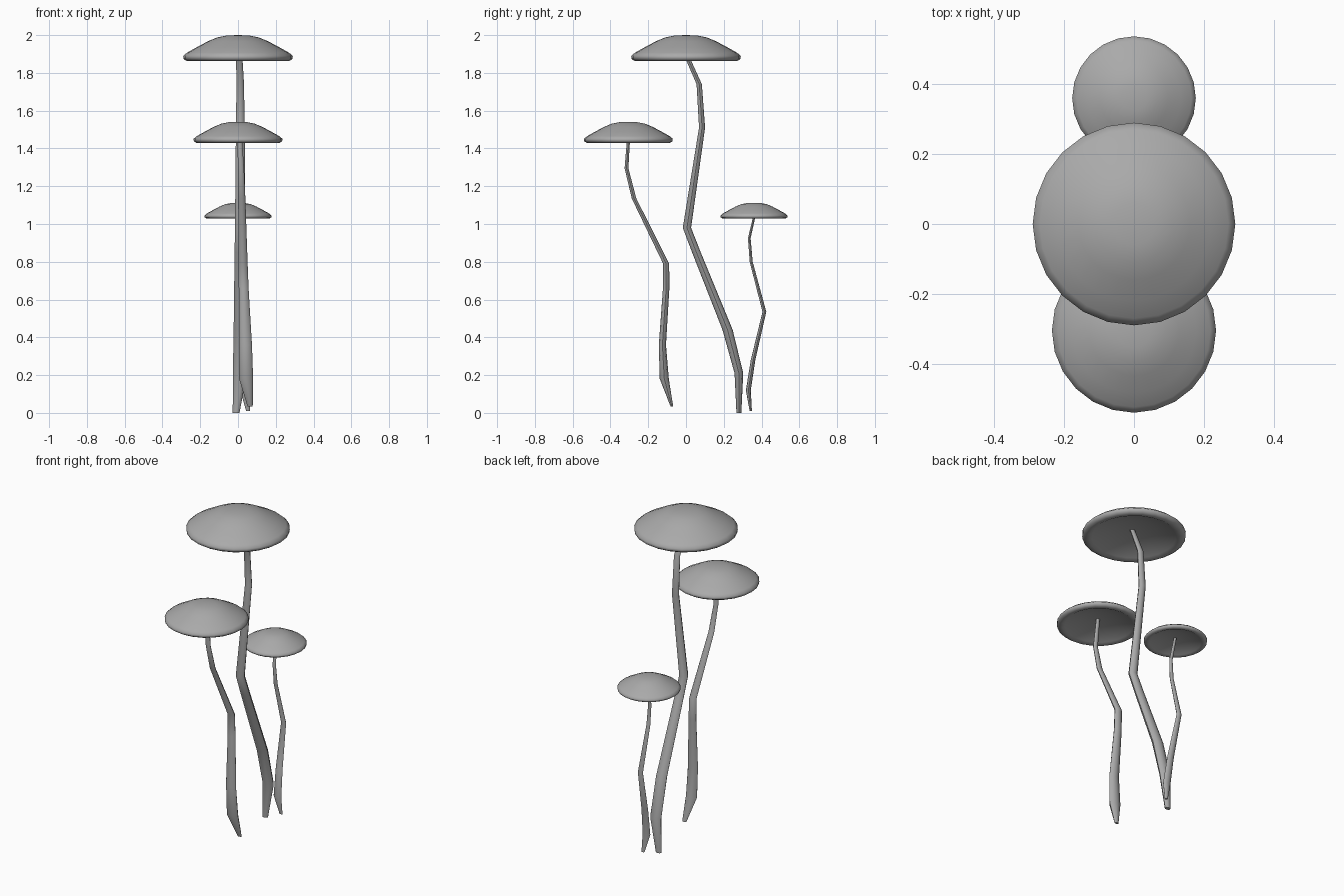
import bpy
import bmesh
from math import cos, sin, pi, radians

cube = bpy.data.objects.get("Cube")
if cube:
    bpy.data.objects.remove(cube, do_unlink=True)

# Single flat colour
grey = bpy.data.materials.new("mushroom grey")
grey.use_nodes = True
colour = (0.4, 0.4, 0.4, 1)
grey.diffuse_color = colour
for node in grey.node_tree.nodes:
    if node.type == "BSDF_PRINCIPLED":
        node.inputs["Base Color"].default_value = colour


def finish(bm, name, location=(0, 0, 0), angle=55):
    """Turn a bmesh into a smooth shaded object."""
    bmesh.ops.recalc_face_normals(bm, faces=bm.faces)
    mesh = bpy.data.meshes.new(name)
    bm.to_mesh(mesh)
    bm.free()
    mesh.materials.append(grey)
    obj = bpy.data.objects.new(name, mesh)
    obj.location = location
    bpy.context.collection.objects.link(obj)
    bpy.ops.object.select_all(action="DESELECT")
    obj.select_set(True)
    bpy.context.view_layer.objects.active = obj
    bpy.ops.object.shade_smooth_by_angle(angle=radians(angle))
    return obj


def ring(bm, centre, half_x, half_y, sides):
    x, y, z = centre
    turns = [2 * pi * i / sides for i in range(sides)]
    return [bm.verts.new((x + half_x * cos(t), y + half_y * sin(t), z)) for t in turns]


def bridge(bm, lower, upper):
    count = len(lower)
    for i in range(count):
        j = (i + 1) % count
        bm.faces.new((lower[i], lower[j], upper[j], upper[i]))


def loft(bm, rings):
    for lower, upper in zip(rings, rings[1:]):
        bridge(bm, lower, upper)


# Cap outline from the crown, around the rim, to the hollow underside
CROWN, HOLLOW = 0.14, 0.055
CAP_PROFILE = [
    (0.06, 0.138), (0.11, 0.128), (0.16, 0.107), (0.22, 0.075), (0.27, 0.047),
    (0.29, 0.03), (0.289, 0.014), (0.272, 0.003), (0.25, 0.002), (0.235, 0.01),
    (0.13, 0.04),
]


def make_cap(name, y, base, scale):
    bm = bmesh.new()
    sides = 24
    rings = [ring(bm, (0, 0, z * scale), r * scale, r * scale, sides) for r, z in CAP_PROFILE]
    loft(bm, rings)
    for edge, height in ((rings[0], CROWN), (rings[-1], HOLLOW)):
        tip = bm.verts.new((0, 0, height * scale))
        for i in range(sides):
            bm.faces.new((edge[i], edge[(i + 1) % sides], tip))
    finish(bm, name, (0, y, base), 70)


def make_stem(name, stations):
    """Loft elliptical sections given as x, y, z, half width, half depth."""
    bm = bmesh.new()
    rings = [ring(bm, (x, y, z), hx, hy, 8) for x, y, z, hx, hy in stations]
    loft(bm, rings)
    bm.faces.new(rings[0])
    bm.faces.new(rings[-1])
    finish(bm, name)


# Tall middle mushroom
make_cap("tall_cap", 0, 1.86, 1)
make_stem("tall_stem", [
    (-0.01, 0.28, 0, 0.018, 0.013),
    (0.01, 0.28, 0.21, 0.037, 0.023),
    (0.012, 0.22, 0.44, 0.035, 0.027),
    (0.012, 0.055, 0.85, 0.03, 0.023),
    (0.012, 0.005, 0.98, 0.028, 0.022),
    (0.012, 0.085, 1.51, 0.023, 0.016),
    (0.012, 0.07, 1.74, 0.02, 0.014),
    (0.005, -0.01, 1.92, 0.016, 0.012),
])

# Medium front mushroom
make_cap("medium_cap", -0.305, 1.427, 0.81)
make_stem("medium_stem", [
    (0.064, -0.075, 0.035, 0.014, 0.007),
    (0.043, -0.115, 0.18, 0.037, 0.024),
    (0.04, -0.125, 0.36, 0.034, 0.019),
    (0.03, -0.105, 0.66, 0.026, 0.017),
    (0.027, -0.105, 0.79, 0.024, 0.016),
    (0.02, -0.275, 1.135, 0.019, 0.012),
    (0.016, -0.315, 1.295, 0.016, 0.01),
    (0.008, -0.303, 1.47, 0.012, 0.008),
])

# Small back mushroom
make_cap("small_cap", 0.36, 1.027, 0.61)
make_stem("small_stem", [
    (0.053, 0.343, 0.01, 0.01, 0.006),
    (0.038, 0.33, 0.12, 0.026, 0.013),
    (0.032, 0.355, 0.28, 0.023, 0.012),
    (0.02, 0.415, 0.535, 0.017, 0.01),
    (0.015, 0.345, 0.8, 0.013, 0.008),
    (0.012, 0.335, 0.925, 0.011, 0.007),
    (0.006, 0.365, 1.055, 0.009, 0.006),
])
